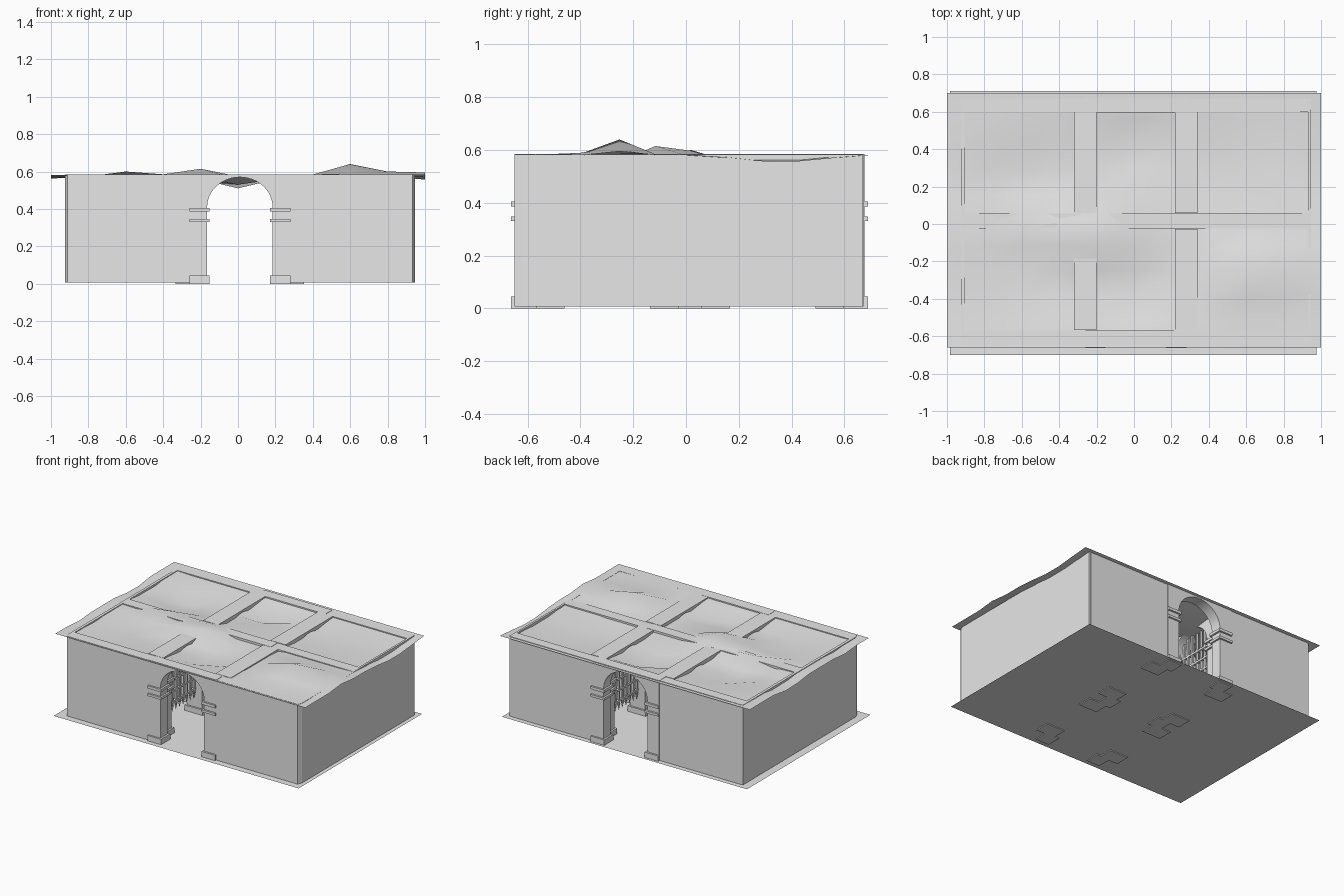
import bpy, bmesh, math
from mathutils import Vector

cube = bpy.data.objects.get("Cube")
if cube:
    bpy.data.objects.remove(cube)

GREY = (0.8, 0.8, 0.8, 1)
stone = bpy.data.materials.new("plain_grey")
stone.use_nodes = True
stone.diffuse_color = GREY
stone.node_tree.nodes["Principled BSDF"].inputs["Base Color"].default_value = GREY

TOP, FLOOR = 0.583, 0.006
CX, MID = 0.01, 0.015        # centre of the passage, middle of the cross wall


def finish(name, bm, recalc=True):
    if recalc:
        bmesh.ops.recalc_face_normals(bm, faces=bm.faces)
    mesh = bpy.data.meshes.new(name)
    bm.to_mesh(mesh)
    bm.free()
    mesh.materials.append(stone)
    obj = bpy.data.objects.new(name, mesh)
    bpy.context.collection.objects.link(obj)
    return obj


def add_box(bm, x0, x1, y0, y1, z0, z1):
    verts = bmesh.ops.create_cube(bm, size=1)["verts"]
    for v in verts:
        v.co = Vector((x0 if v.co.x < 0 else x1,
                       y0 if v.co.y < 0 else y1,
                       z0 if v.co.z < 0 else z1))


def add_prism(bm, points, offset):
    face = bm.faces.new([bm.verts.new(p) for p in points])
    new = bmesh.ops.extrude_face_region(bm, geom=[face])["geom"]
    bmesh.ops.translate(bm, vec=offset,
                        verts=[g for g in new if isinstance(g, bmesh.types.BMVert)])


def box(name, *size):
    bm = bmesh.new()
    add_box(bm, *size)
    return finish(name, bm)


# Thin floor sheet
bm = bmesh.new()
bmesh.ops.create_grid(bm, x_segments=1, y_segments=1, size=1)
for v in bm.verts:
    v.co = Vector((-0.005 + 0.98 * v.co.x, 0.005 + 0.705 * v.co.y, FLOOR))
finish("floor", bm, False)

# Uneven roof sheet: sagging over the rooms, with a few raised and sunken points
HEIGHTS = {(8, 3): 0.64, (4, 4): 0.615, (4, 5): 0.597, (2, 5): 0.60,
           (3, 5): 0.585, (3, 4): 0.585, (8, 2): 0.59, (9, 3): 0.60,
           (5, 2): 0.53, (5, 8): 0.51, (2, 6): 0.54, (2, 7): 0.53,
           (10, 3): 0.595, (10, 7): 0.557, (10, 8): 0.557, (10, 6): 0.572,
           (10, 9): 0.57, (0, 6): 0.565, (0, 7): 0.562, (0, 2): 0.57}


def roof_height(i, j):
    if (i, j) in HEIGHTS:
        return HEIGHTS[i, j]
    if i in (0, 10) or j in (0, 10):
        return 0.581
    if i >= 7 and j <= 4:
        return 0.584
    if j == 5 or i in (1, 9) or j in (1, 9):
        return 0.574
    return 0.558


bm = bmesh.new()
bmesh.ops.create_grid(bm, x_segments=10, y_segments=10, size=1)
for v in bm.verts:
    i, j = round((v.co.x + 1) * 5), round((v.co.y + 1) * 5)
    v.co = Vector((v.co.x, 0.02 + 0.68 * v.co.y, roof_height(i, j)))
for f in bm.faces:
    f.smooth = True
finish("roof", bm, False)

# Thin side walls with chamfered front corners
for name, inner, outer in (("right_wall", -0.905, -0.925), ("left_wall", 0.93, 0.945)):
    cut = outer + math.copysign(0.013, inner - outer)
    bm = bmesh.new()
    outline = [(inner, -0.65), (cut, -0.65), (outer, -0.62), (outer, 0.67), (inner, 0.67)]
    add_prism(bm, [(x, y, FLOOR) for x, y in outline], Vector((0, 0, TOP - FLOOR)))
    finish(name, bm)

# Thick front, back and cross walls on both sides of the passage
for row, y0, y1 in (("front", -0.65, -0.57), ("cross", -0.025, 0.055), ("back", 0.60, 0.672)):
    box(row + "_wall_right", -0.911, -0.26, y0, y1, FLOOR, TOP)
    box(row + "_wall_left", 0.28, 0.932, y0, y1, FLOOR, TOP)


# Archway standing along x, with two capital bands and a base on each pillar
def archway(name, centre, depth, turned=False):
    half, opening, spring, rise = 0.27, 0.175, 0.41, 0.16
    bm = bmesh.new()
    outline = [(half, 0), (half, TOP + 0.002), (-half, TOP + 0.002), (-half, 0), (-opening, 0)]
    for k in range(25):
        a = math.pi * (1 - k / 24)
        outline.append((opening * math.cos(a), spring + rise * math.sin(a)))
    outline.append((opening, 0))
    add_prism(bm, [(x, -depth / 2, z) for x, z in outline], Vector((0, depth, 0)))
    out = depth / 2 + 0.013
    for side in (-1, 1):
        xs = sorted((side * half, side * (opening - 0.013)))
        for z0, z1 in ((0, 0.045), (0.33, 0.347), (0.385, 0.405)):
            add_box(bm, *xs, -out, out, z0, z1)
    obj = finish(name, bm)
    obj.location = (*centre, 0)
    obj.rotation_euler.z = math.pi / 2 if turned else 0
    bpy.context.view_layer.objects.active = obj
    obj.select_set(True)
    bpy.ops.object.shade_smooth_by_angle(angle=math.radians(30))
    obj.select_set(False)


# Raised gate of spiked bars
def gate(name, x, y):
    bm = bmesh.new()
    bars = 9
    for k in range(bars):
        u = y - 0.165 + 0.33 * k / (bars - 1)
        lift = math.sqrt(max(0, 1 - ((u - y) / 0.175) ** 2))
        top = 0.42 + 0.155 * lift
        add_box(bm, x - 0.007, x + 0.007, u - 0.007, u + 0.007, 0.15, top)
        tip = bmesh.ops.create_cone(bm, segments=4, radius1=0.013, radius2=0,
                                    depth=0.05, cap_ends=True)["verts"]
        for v in tip:
            v.co = Vector((x + v.co.x, u + v.co.y, 0.135 - v.co.z))
    for z in (0.18, 0.26, 0.34, 0.42):
        add_box(bm, x - 0.009, x + 0.009, y - 0.175, y + 0.175, z - 0.007, z + 0.007)
    finish(name, bm)


archway("front_arch", (CX, -0.61), 0.08)
archway("cross_arch", (CX, MID), 0.08)
archway("back_arch", (CX, 0.637), 0.08)
for side, x in (("right", -0.26), ("left", 0.28)):
    for row, y in (("front", -0.298), ("back", 0.328)):
        archway(f"{row}_{side}_arch", (x, y), 0.12, True)
        gate(f"{row}_{side}_gate", x, y)
